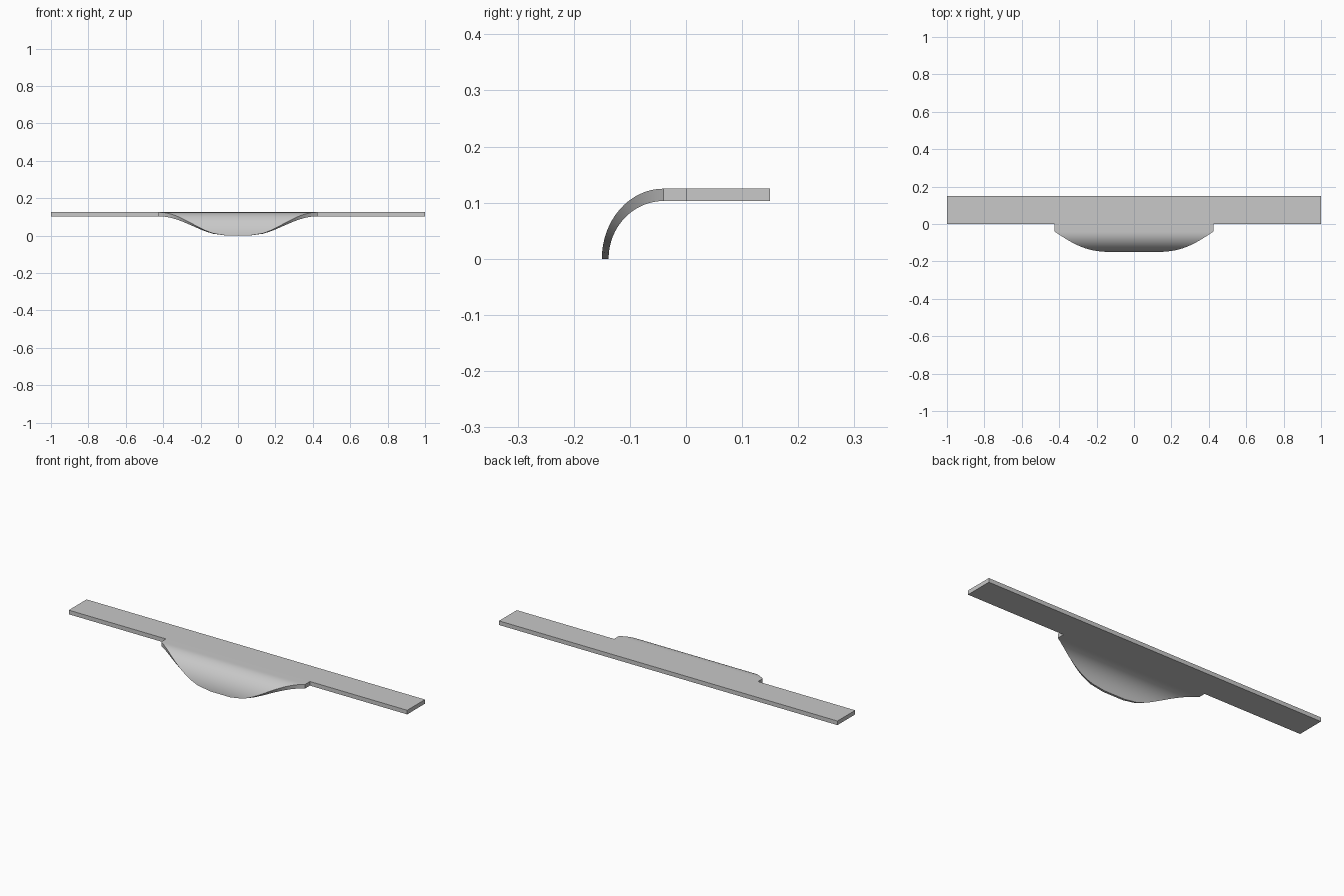
import bpy, bmesh, math

if "Cube" in bpy.data.objects:
    bpy.data.objects.remove(bpy.data.objects["Cube"])

steel = bpy.data.materials.new("satin steel")
steel.use_nodes = True
colour = (0.58, 0.58, 0.58, 1)
steel.diffuse_color = colour
steel.node_tree.nodes["Principled BSDF"].inputs["Base Color"].default_value = colour

TOP, UNDER = 0.125, 0.103      # plate faces
BACK, BEND = 0.15, -0.04       # plate rear edge, start of the bend
LIP, TIP = 0.425, 0.06         # lip half width at the plate and at the tip
STEPS = 16

bm = bmesh.new()


def section(half, outer, inner):
    """Four corners of one lip cross-section; outer and inner are (y, z)."""
    return [bm.verts.new((x, *p)) for x, p in
            ((-half, outer), (half, outer), (half, inner), (-half, inner))]


def bridge(a, b):
    """Join two sections with four side walls."""
    for i in range(4):
        j = (i + 1) % 4
        bm.faces.new((a[i], a[j], b[j], b[i]))


# Middle of the plate runs straight into the lip
rows = [section(LIP, (y, TOP), (y, UNDER)) for y in (BACK, 0)]

# Lip curls down along two ellipses, narrowing in an S-curve
for k in range(STEPS + 1):
    a = math.pi / 2 * (1 - k / STEPS)
    s, c = math.sin(a), math.cos(a)
    half = TIP + (LIP - TIP) * math.acos(max(-1, 1 - 2 * s)) / math.pi
    rows.append(section(half, (BEND - 0.11 * c, TOP * s), (BEND - 0.098 * c, UNDER * s)))

# Plate part has no inner side walls, the wings attach there
back, front = rows[:2]
for i, j in ((0, 1), (2, 3)):
    bm.faces.new((back[i], back[j], front[j], front[i]))
for a, b in zip(rows[1:], rows[2:]):
    bridge(a, b)
bm.faces.new(back)
bm.faces.new(rows[-1])

# Left and right wings of the plate
for side, (t, u) in ((-1, (0, 3)), (1, (1, 2))):
    root = [back[t], front[t], front[u], back[u]]
    end = [bm.verts.new((side, v.co.y, v.co.z)) for v in root]
    bridge(root, end)
    bm.faces.new(end)

bmesh.ops.recalc_face_normals(bm, faces=bm.faces[:])
mesh = bpy.data.meshes.new("strike_plate")
bm.to_mesh(mesh)
bm.free()
mesh.materials.append(steel)
plate = bpy.data.objects.new("strike_plate", mesh)
bpy.context.collection.objects.link(plate)

# Smooth the curl, keep the rims sharp
bpy.context.view_layer.objects.active = plate
plate.select_set(True)
bpy.ops.object.shade_smooth_by_angle(angle=math.radians(30))
